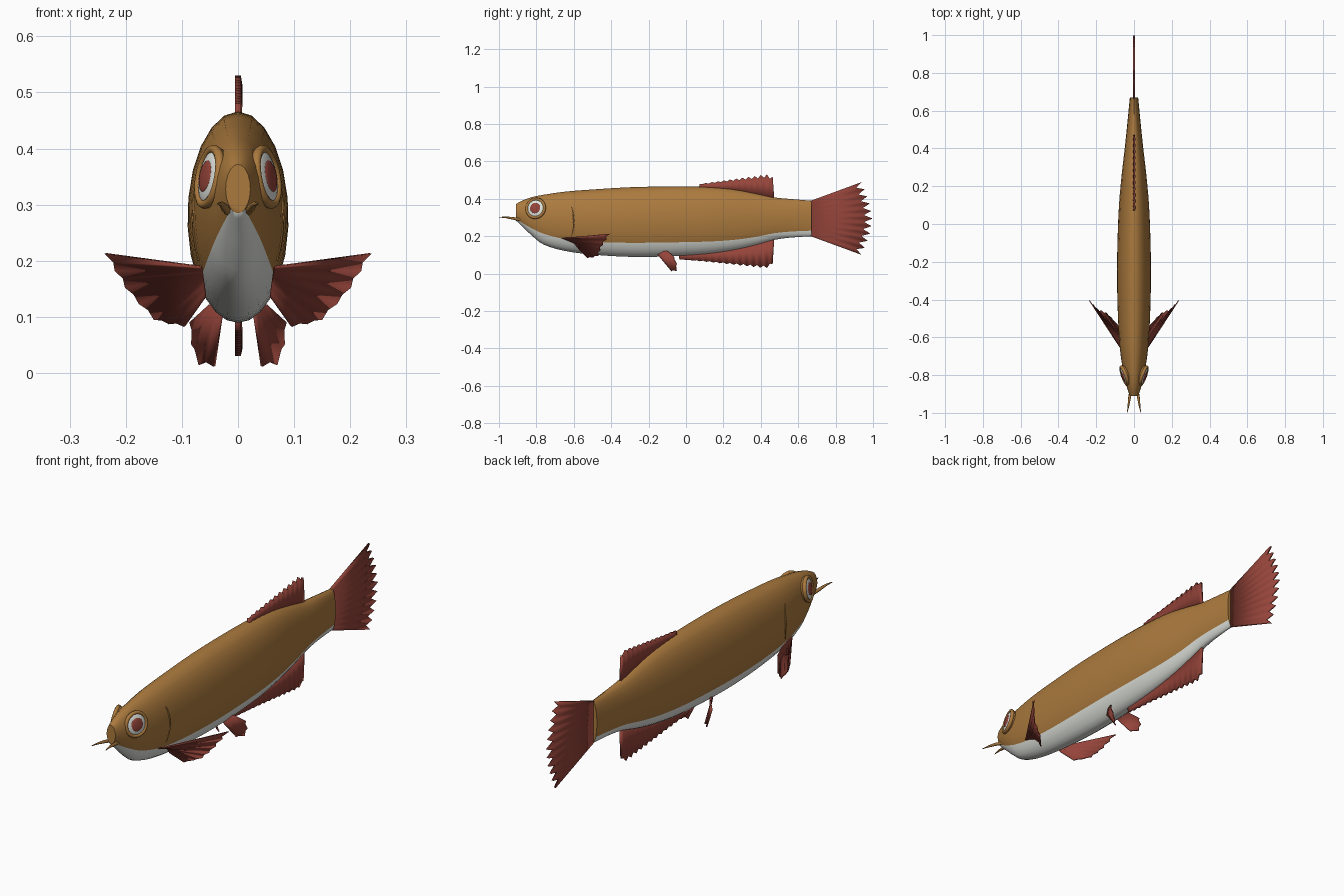
import bpy, bmesh, math
from mathutils import Vector

if "Cube" in bpy.data.objects:
    bpy.data.objects.remove(bpy.data.objects["Cube"])


def material(name, rgb):
    m = bpy.data.materials.new(name)
    m.diffuse_color = (*rgb, 1)
    m.use_nodes = True
    m.node_tree.nodes["Principled BSDF"].inputs["Base Color"].default_value = m.diffuse_color
    return m


BROWN = material("golden brown", (0.41, 0.195, 0.048))
WHITE = material("pale belly", (0.76, 0.78, 0.73))
RED = material("fin red", (0.30, 0.058, 0.042))


def mesh_object(name, bm, mats, angle=40):
    bmesh.ops.recalc_face_normals(bm, faces=bm.faces)
    me = bpy.data.meshes.new(name)
    bm.to_mesh(me)
    bm.free()
    for m in mats:
        me.materials.append(m)
    ob = bpy.data.objects.new(name, me)
    bpy.context.collection.objects.link(ob)
    bpy.ops.object.select_all(action='DESELECT')
    bpy.context.view_layer.objects.active = ob
    ob.select_set(True)
    bpy.ops.object.shade_smooth_by_angle(angle=math.radians(angle))
    return ob


def mirror(ob):
    ob.modifiers.new("mirror", 'MIRROR')


# Body sections: y, top, bottom, half width, height of the belly line
SECTIONS = [
    (-0.91, 0.372, 0.285, 0.022, 0.292), (-0.87, 0.393, 0.247, 0.036, 0.268),
    (-0.82, 0.410, 0.200, 0.050, 0.240), (-0.76, 0.422, 0.155, 0.061, 0.213),
    (-0.65, 0.438, 0.122, 0.076, 0.185), (-0.50, 0.450, 0.102, 0.085, 0.170),
    (-0.30, 0.462, 0.090, 0.090, 0.165), (-0.10, 0.466, 0.092, 0.088, 0.167),
    (0.10, 0.464, 0.104, 0.080, 0.171), (0.25, 0.452, 0.125, 0.067, 0.180),
    (0.37, 0.430, 0.152, 0.053, 0.196), (0.47, 0.408, 0.180, 0.042, 0.216),
    (0.56, 0.399, 0.193, 0.033, 0.225), (0.67, 0.390, 0.200, 0.022, 0.230)]


def smooth_sections(rows, steps=3):
    out = []
    for i in range(len(rows) - 1):
        p0, p1, p2, p3 = (rows[max(0, min(len(rows) - 1, i + k))] for k in (-1, 0, 1, 2))
        for s in range(steps):
            t = s / steps
            out.append([0.5 * (2 * b + (c - a) * t + (2 * a - 5 * b + 4 * c - d) * t * t
                               + (3 * b - a - 3 * c + d) * t ** 3)
                        for a, b, c, d in zip(p0, p1, p2, p3)])
    return out + [list(rows[-1])]


def body():
    bm = bmesh.new()
    rings, upper, lower = [], 16, 8
    for y, top, bot, w, line in smooth_sections(SECTIONS):
        mid, h = (top + bot) / 2, (top - bot) / 2
        a = math.asin(max(-0.98, min(0.98, (line - mid) / h)))
        angles = [a + (math.pi - 2 * a) * i / upper for i in range(upper)]
        angles += [math.pi - a + (math.pi + 2 * a) * i / lower for i in range(lower)]
        rings.append([bm.verts.new((w * math.cos(t), y, mid + h * math.sin(t))) for t in angles])
    n = upper + lower
    for r, s in zip(rings, rings[1:]):
        for i in range(n):
            f = bm.faces.new((r[i], r[(i + 1) % n], s[(i + 1) % n], s[i]))
            f.material_index = 0 if i < upper else 1
    bm.faces.new(rings[0])
    bm.faces.new(rings[-1])
    mesh_object("body", bm, [BROWN, WHITE], 50)


body()


def resample(points, t):
    pts = [Vector(p) for p in points]
    lens = [(b - a).length for a, b in zip(pts, pts[1:])]
    d = t * sum(lens)
    for a, b, l in zip(pts, pts[1:], lens):
        if d <= l:
            return a.lerp(b, d / l)
        d -= l
    return pts[-1]


# Fin: pleated strip from a root line to a toothed outer edge
def fin(name, root, edge, teeth, notch, thick, pleat=0.0):
    bm = bmesh.new()
    n = teeth * 2
    rows = []
    for i in range(n + 1):
        a, b = resample(root, i / n), resample(edge, i / n)
        if i % 2:
            b = b.lerp(a, notch)
            b.x += pleat
        rows.append((bm.verts.new(a), bm.verts.new(b)))
    for (a, b), (c, d) in zip(rows, rows[1:]):
        bm.faces.new((a, b, d, c))
    ob = mesh_object(name, bm, [RED], 20)
    mod = ob.modifiers.new("thickness", 'SOLIDIFY')
    mod.thickness, mod.offset = thick, 0
    return ob


# Fins on the centre line
fin("dorsal_fin", [(0, 0.07, 0.45), (0, 0.30, 0.43), (0, 0.472, 0.395)],
    [(0, 0.072, 0.48), (0, 0.43, 0.531), (0, 0.463, 0.518)], 12, 0.13, 0.01, 0.003)
fin("anal_fin", [(0, -0.04, 0.11), (0, 0.25, 0.14), (0, 0.472, 0.195)],
    [(0, -0.035, 0.075), (0, 0.12, 0.062), (0, 0.43, 0.028), (0, 0.463, 0.05)], 14, 0.09, 0.01, 0.003)
fin("tail_fin", [(0, 0.662, 0.388), (0, 0.662, 0.202)],
    [(0, 0.94, 0.49), (0, 0.985, 0.37), (0, 0.998, 0.29), (0, 0.985, 0.21), (0, 0.94, 0.10)],
    10, 0.13, 0.01)

# Paired fins
mirror(fin("pectoral_fin", [(0.066, -0.665, 0.19), (0.062, -0.60, 0.165), (0.058, -0.575, 0.135)],
           [(0.236, -0.405, 0.213), (0.195, -0.45, 0.145), (0.145, -0.47, 0.092), (0.095, -0.525, 0.083)],
           6, 0.06, 0.005, 0.003))
mirror(fin("pelvic_fin", [(0.050, -0.10, 0.122), (0.040, -0.13, 0.122), (0.026, -0.165, 0.12)],
           [(0.085, -0.065, 0.09), (0.080, -0.042, 0.035), (0.062, -0.055, 0.004), (0.042, -0.075, 0.012)],
           3, 0.12, 0.005, 0.002))

# Eyes: brown socket and rim, white ball, red iris
EYE = Vector((0.049, -0.803, 0.349))
OUT = Vector((0.92, -0.33, 0.17)).normalized()
TURN = OUT.to_track_quat('Z', 'Y')


def lens(name, radius, depth, shift, mat):
    bm = bmesh.new()
    bmesh.ops.create_uvsphere(bm, u_segments=28, v_segments=14, radius=1)
    for v in bm.verts:
        v.co = TURN @ Vector((v.co.x * radius, v.co.y * radius, v.co.z * depth)) + EYE + OUT * shift
    mirror(mesh_object(name, bm, [mat], 60))


lens("eye_socket", 0.054, 0.016, -0.008, BROWN)
lens("eye_white", 0.048, 0.012, 0.001, WHITE)
lens("eye_iris", 0.029, 0.006, 0.0095, RED)

bm = bmesh.new()
N, M = 28, 8
grid = [[bm.verts.new(TURN @ Vector(((0.05 + 0.008 * math.cos(v)) * math.cos(u),
                                     (0.05 + 0.008 * math.cos(v)) * math.sin(u),
                                     0.009 * math.sin(v))) + EYE + OUT * 0.002)
         for v in (2 * math.pi * j / M for j in range(M))]
        for u in (2 * math.pi * i / N for i in range(N))]
for i in range(N):
    for j in range(M):
        k, l = (i + 1) % N, (j + 1) % M
        bm.faces.new((grid[i][j], grid[k][j], grid[k][l], grid[i][l]))
mirror(mesh_object("eye_rim", bm, [BROWN], 60))


# Tapered tubes: barbels and gill edges
def tube(name, points, radius, sides=8):
    bm = bmesh.new()
    pts = [Vector(p[:3]) for p in points]
    rings = []
    for i, p in enumerate(pts):
        d = pts[min(i + 1, len(pts) - 1)] - pts[max(i - 1, 0)]
        q = d.to_track_quat('Z', 'X')
        r = radius * points[i][3]
        rings.append([bm.verts.new(p + q @ Vector((r * math.cos(a), r * math.sin(a), 0)))
                      for a in (2 * math.pi * k / sides for k in range(sides))])
    for r, s in zip(rings, rings[1:]):
        for k in range(sides):
            bm.faces.new((r[k], r[(k + 1) % sides], s[(k + 1) % sides], s[k]))
    bm.faces.new(rings[0])
    bm.faces.new(rings[-1])
    mirror(mesh_object(name, bm, [BROWN], 60))


tube("barbel", [(0.016, -0.88, 0.287, 1), (0.024, -0.92, 0.295, 0.9),
                (0.029, -0.96, 0.301, 0.6), (0.036, -0.999, 0.302, 0.15)], 0.008)

gill = []
for i in range(9):
    z = 0.20 + 0.16 * i / 8
    y = -0.60 - 0.014 * (2 * i / 8 - 1) ** 2
    gill.append((0.079 * math.sqrt(1 - ((z - 0.278) / 0.165) ** 2), y, z, 0.4 + 0.6 * math.sin(math.pi * i / 8)))
tube("gill_edge", gill, 0.004, 6)
